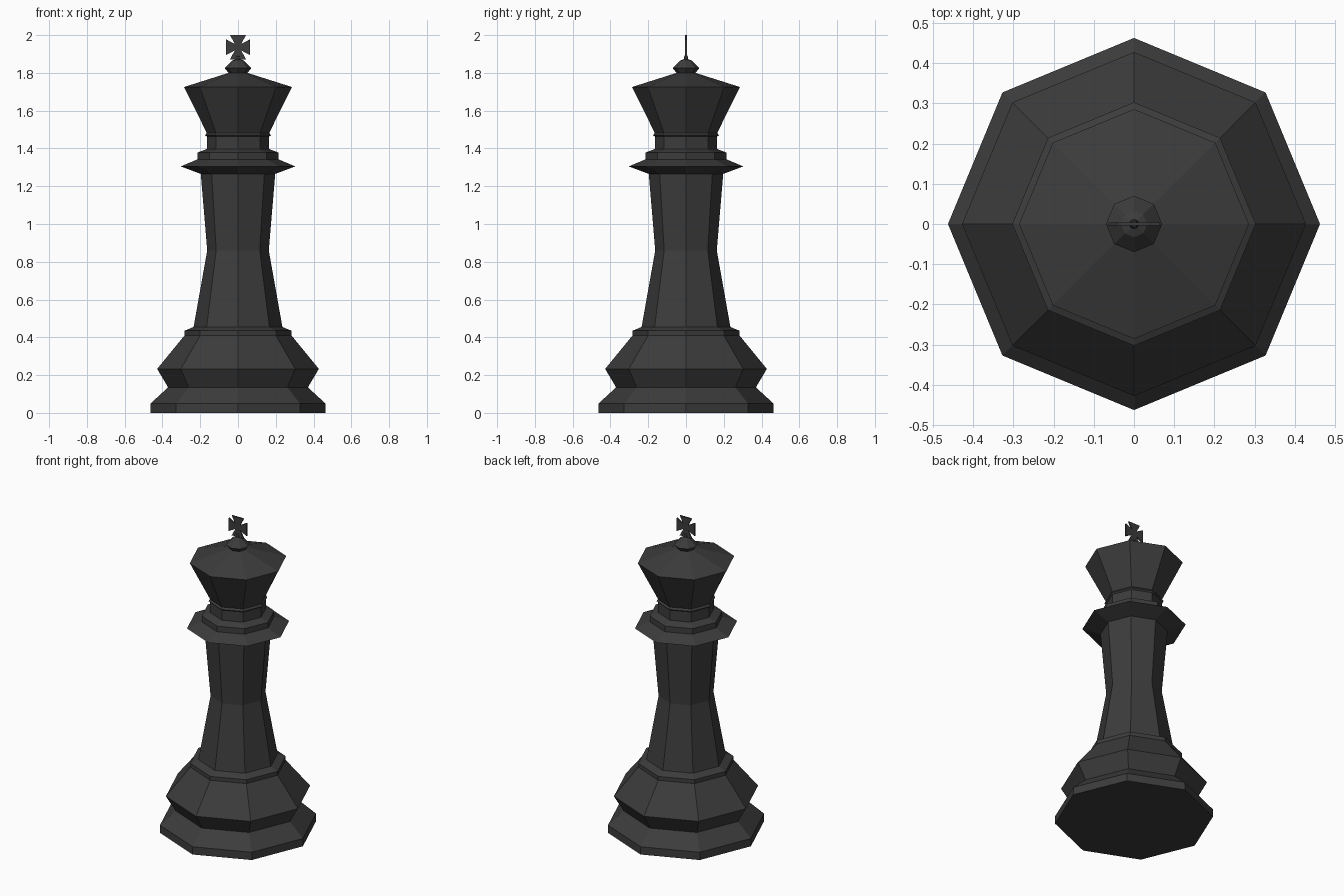
import bpy, bmesh
from math import cos, sin, pi

if "Cube" in bpy.data.objects:
    bpy.data.objects.remove(bpy.data.objects["Cube"])

SIDES = 8
dark = bpy.data.materials.new("dark_grey")
dark.diffuse_color = (0.045, 0.045, 0.045, 1)
dark.use_nodes = True
dark.node_tree.nodes["Principled BSDF"].inputs["Base Color"].default_value = dark.diffuse_color


def finish(name, bm):
    bmesh.ops.recalc_face_normals(bm, faces=bm.faces[:])
    mesh = bpy.data.meshes.new(name)
    bm.to_mesh(mesh)
    bm.free()
    mesh.materials.append(dark)
    obj = bpy.data.objects.new(name, mesh)
    bpy.context.collection.objects.link(obj)
    return obj


def turned(name, profile):
    """Eight-sided closed solid from (radius, height) pairs."""
    bm = bmesh.new()
    rings = [[bm.verts.new((r * cos(2 * pi * i / SIDES), r * sin(2 * pi * i / SIDES), z))
              for i in range(SIDES)] for r, z in profile]
    for low, high in zip(rings, rings[1:]):
        for i in range(SIDES):
            j = (i + 1) % SIDES
            bm.faces.new((low[i], low[j], high[j], high[i]))
    bm.faces.new(rings[0])
    bm.faces.new(rings[-1])
    return finish(name, bm)


# Stepped foot
turned("base", [(0.463, 0), (0.463, 0.05), (0.37, 0.135), (0.428, 0.233),
                (0.283, 0.41), (0.283, 0.435), (0.235, 0.455)])
# Waisted column
turned("shaft", [(0.235, 0.455), (0.163, 0.86), (0.197, 1.265)])
# Flared collar and neck
turned("collar", [(0.197, 1.265), (0.303, 1.305), (0.215, 1.342),
                  (0.215, 1.378), (0.165, 1.397)])
turned("neck", [(0.165, 1.397), (0.165, 1.462), (0.174, 1.47), (0.165, 1.482)])
# Crown with shallow roof
turned("crown", [(0.165, 1.482), (0.286, 1.725), (0.05, 1.8)])
# Knob and stem under the cross
turned("finial", [(0.05, 1.8), (0.07, 1.825), (0.033, 1.864), (0.012, 1.872), (0.008, 1.892)])

# Flared four-armed cross: one arm outline turned four times, then given thickness
bm = bmesh.new()
outline = []
arm = [(0.017, 0.017), (0.042, 0.064), (-0.042, 0.064)]
for k in range(4):
    c, s = round(cos(k * pi / 2)), round(sin(k * pi / 2))
    outline += [bm.verts.new((x * c - y * s, -0.004, 1.936 + x * s + y * c)) for x, y in arm]
plate = bm.faces.new(outline)
extruded = bmesh.ops.extrude_face_region(bm, geom=[plate])
verts = [v for v in extruded["geom"] if isinstance(v, bmesh.types.BMVert)]
bmesh.ops.translate(bm, verts=verts, vec=(0, 0.008, 0))
finish("cross", bm)
